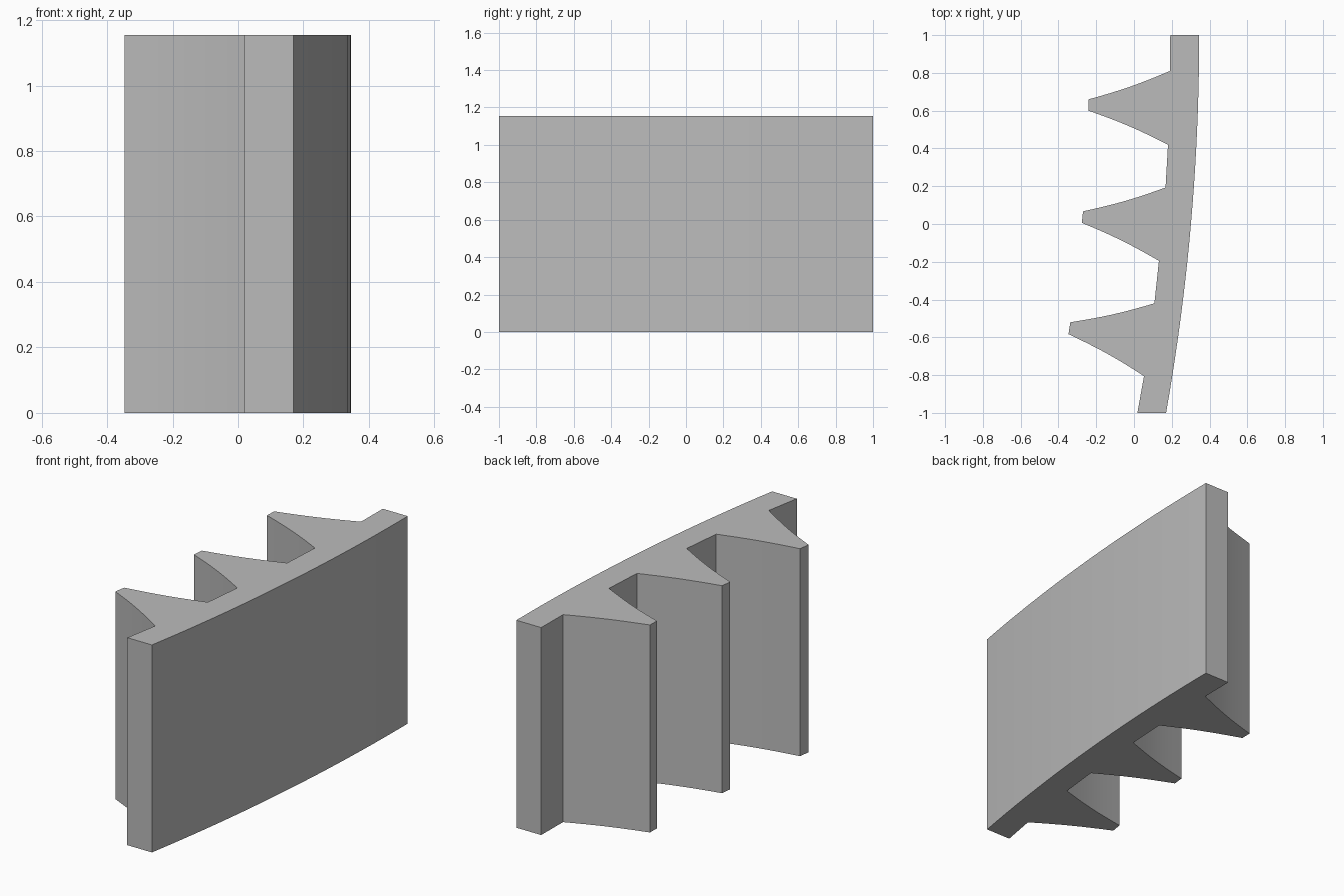
import bpy
import bmesh
import math
from mathutils import Vector

HEIGHT = 1.155
RADIUS = 11.5      # outer curve of the rim
RIM_X = 0.345
ARC_STEPS = 20
FLANK_STEPS = 8
HOLLOW = 0.009     # how far the tooth flanks curve inward

cube = bpy.data.objects.get("Cube")
if cube:
    bpy.data.objects.remove(cube, do_unlink=True)

grey = bpy.data.materials.new("plain_grey")
grey.use_nodes = True
colour = (0.5, 0.5, 0.5, 1)
grey.diffuse_color = colour
grey.node_tree.nodes["Principled BSDF"].inputs["Base Color"].default_value = colour


def flank(root, tip, centre):
    """Points from root to tip, bowed gently towards the tooth centre."""
    a, b = Vector(root), Vector(tip)
    side = Vector((a.y - b.y, b.x - a.x)).normalized()
    if side.dot(Vector(centre) - a) < 0:
        side = -side
    return [a.lerp(b, i / FLANK_STEPS)
            + side * HOLLOW * math.sin(math.pi * i / FLANK_STEPS)
            for i in range(FLANK_STEPS + 1)]


# Curved outer face of the rim, from front end to back end
profile = []
for i in range(ARC_STEPS + 1):
    y = -1 + 2 * i / ARC_STEPS
    x = RIM_X - RADIUS + math.sqrt(RADIUS ** 2 - (1 - y) ** 2)
    profile.append(Vector((x, y)))

# Inner face: each tooth is root, tip, tip, root, going from back to front
profile.append(Vector((0.192, 1)))
teeth = [
    ((0.19, 0.81), (-0.24, 0.66), (-0.241, 0.6), (0.18, 0.42)),
    ((0.167, 0.193), (-0.27, 0.067), (-0.276, 0.006), (0.132, -0.195)),
    ((0.108, -0.42), (-0.337, -0.52), (-0.347, -0.583), (0.053, -0.805)),
]
for root_a, tip_a, tip_b, root_b in teeth:
    middle = (Vector(root_a) + Vector(root_b)) / 2
    profile += flank(root_a, tip_a, middle)
    profile += reversed(flank(root_b, tip_b, middle))
profile.append(Vector((0.018, -1)))

# Extrude the profile upward into the rack segment
bm = bmesh.new()
base = bm.faces.new([bm.verts.new((p.x, p.y, 0)) for p in profile])
grown = bmesh.ops.extrude_face_region(bm, geom=[base], use_keep_orig=True)
top = [v for v in grown["geom"] if isinstance(v, bmesh.types.BMVert)]
bmesh.ops.translate(bm, verts=top, vec=(0, 0, HEIGHT))
bmesh.ops.recalc_face_normals(bm, faces=bm.faces)

mesh = bpy.data.meshes.new("toothed_rim_segment")
bm.to_mesh(mesh)
bm.free()
mesh.materials.append(grey)
segment = bpy.data.objects.new("toothed_rim_segment", mesh)
bpy.context.collection.objects.link(segment)

# Smooth the curves, keep the corners sharp
bpy.ops.object.select_all(action="DESELECT")
segment.select_set(True)
bpy.context.view_layer.objects.active = segment
bpy.ops.object.shade_smooth_by_angle(angle=math.radians(20))
